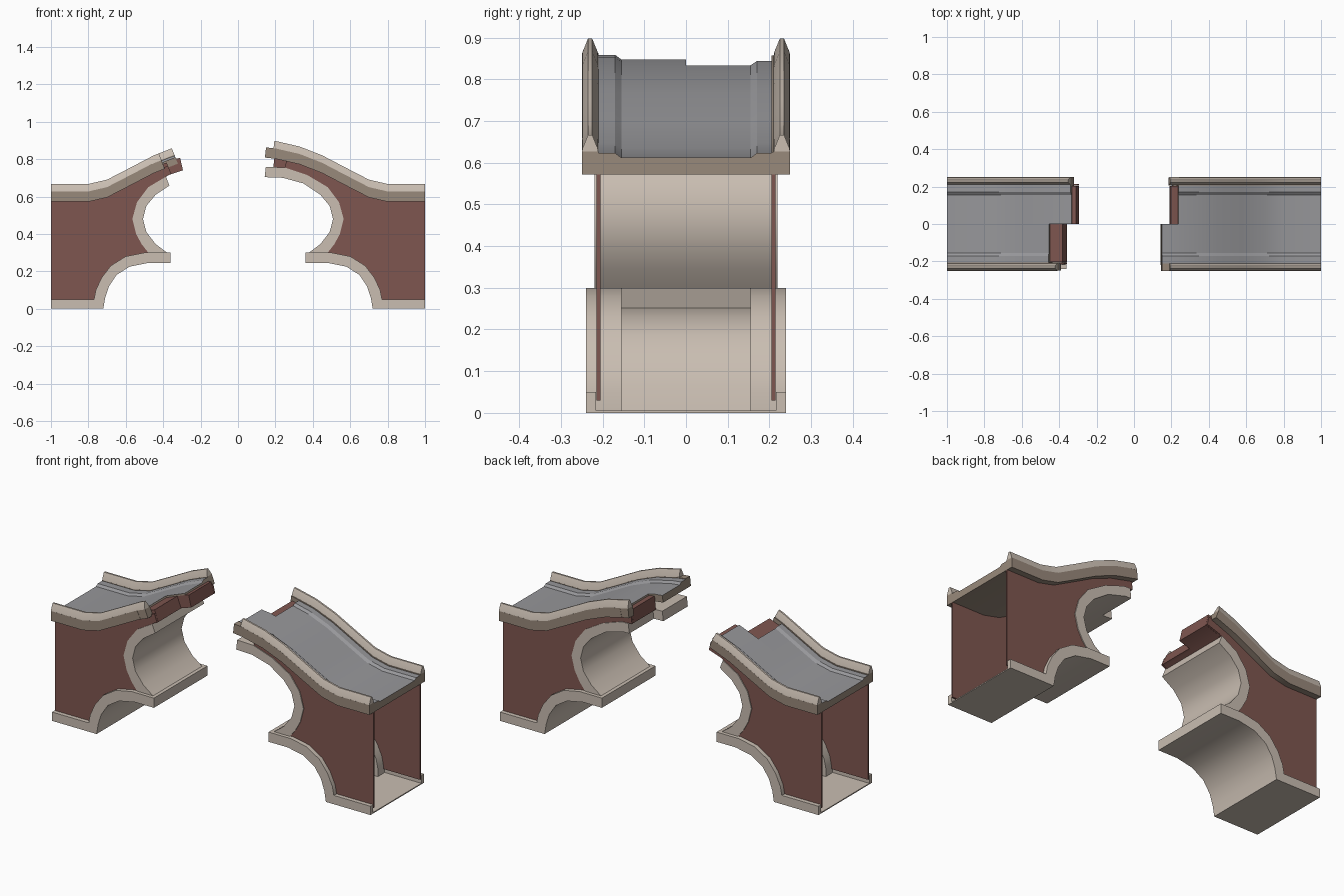
import bpy
import bmesh
from math import radians
from mathutils import Vector

cube = bpy.data.objects.get("Cube")
if cube:
    bpy.data.objects.remove(cube)


def material(name, srgb):
    mat = bpy.data.materials.new(name)
    mat.use_nodes = True
    color = [(c / 255) ** 2.2 for c in srgb] + [1]
    mat.diffuse_color = color
    node = mat.node_tree.nodes["Principled BSDF"]
    node.inputs["Base Color"].default_value = color
    node.inputs["Roughness"].default_value = 0.9
    return mat


BRICK = material("brick red", (126, 87, 81))
STONE = material("pale stone", (200, 188, 176))
LEDGE = material("dark stone", (151, 136, 122))
ROAD = material("road grey", (150, 150, 153))

# Profiles of one bridge half, drawn on the +x side
DECK = [(0.1, 0.868), (0.2, 0.857), (0.33, 0.827), (0.45, 0.78), (0.58, 0.712),
        (0.7, 0.65), (0.8, 0.627), (1, 0.627)]
ARCH_IN = [(0.1, 0.705), (0.24, 0.7), (0.35, 0.67), (0.44, 0.61), (0.49, 0.55),
           (0.508, 0.48), (0.49, 0.41), (0.44, 0.345), (0.38, 0.3)]
ARCH_OUT = [(0.1, 0.76), (0.25, 0.755), (0.37, 0.715), (0.48, 0.65), (0.54, 0.57),
            (0.565, 0.48), (0.545, 0.4), (0.515, 0.345), (0.48, 0.3)]
FOOT_IN = [(0.36, 0.245), (0.48, 0.245), (0.58, 0.225), (0.65, 0.18),
           (0.69, 0.12), (0.71, 0.06), (0.72, 0)]
FOOT_OUT = [(0.36, 0.3), (0.5, 0.3), (0.6, 0.28), (0.68, 0.23),
            (0.73, 0.165), (0.76, 0.1), (0.77, 0.05)]


def deck_at(x):
    """Height and slope of the deck line at x."""
    for (x0, z0), (x1, z1) in zip(DECK, DECK[1:]):
        if x <= x1:
            slope = (z1 - z0) / (x1 - x0)
            return z0 + slope * (x - x0), slope
    return DECK[-1][1], 0


def loft(name, rings, mat, side, cut=None, height=None, road=False):
    """Join matching rings into a solid, break it off at cut, flip to its side."""
    bm = bmesh.new()
    rows = [[bm.verts.new(p) for p in ring] for ring in rings]
    n = len(rows[0])
    for a, b in zip(rows, rows[1:]):
        for i in range(n):
            j = (i + 1) % n
            bm.faces.new((a[i], a[j], b[j], b[i]))
    bm.faces.new(rows[0])
    bm.faces.new(rows[-1])
    bmesh.ops.recalc_face_normals(bm, faces=bm.faces)
    if cut is not None:
        z, slope = deck_at(cut)
        if height is not None:
            z = height
        geom = bm.verts[:] + bm.edges[:] + bm.faces[:]
        res = bmesh.ops.bisect_plane(bm, geom=geom, plane_co=(cut, 0, z),
                                     plane_no=(1, 0, slope), clear_inner=True)
        edges = [e for e in res["geom_cut"] if isinstance(e, bmesh.types.BMEdge)]
        bmesh.ops.edgeloop_fill(bm, edges=edges)
    for v in bm.verts:
        v.co.x *= side
    bmesh.ops.recalc_face_normals(bm, faces=bm.faces)
    mesh = bpy.data.meshes.new(name)
    mesh.materials.append(mat)
    if road:
        mesh.materials.append(ROAD)
        for f in bm.faces:
            if f.normal.z > 0.5 and abs(f.calc_center_median().y) < 0.208:
                f.material_index = 1
    bm.to_mesh(mesh)
    bm.free()
    obj = bpy.data.objects.new(name, mesh)
    bpy.context.collection.objects.link(obj)
    bpy.ops.object.select_all(action='DESELECT')
    obj.select_set(True)
    bpy.context.view_layer.objects.active = obj
    bpy.ops.object.shade_smooth_by_angle(angle=radians(30))
    return obj


def slab(name, poly, y0, y1, mat, side, cut=None, height=None):
    """Extrude a side profile between two depths."""
    rings = [[Vector((x, y, z)) for x, z in poly] for y in (y0, y1)]
    return loft(name, rings, mat, side, cut, height)


def sweep(name, section, face, mat, side, cut, road=False):
    """Carry a (y, height) section along the deck line."""
    rings = [[Vector((x, y * face, z + dz)) for y, dz in section] for x, z in DECK]
    return loft(name, rings, mat, side, cut, road=road)


DECK_SECTION = [(0, -0.055), (0.25, -0.055), (0.25, 0), (0.21, 0), (0.21, -0.004),
                (0.17, -0.004), (0.155, -0.015), (0, -0.015)]
RAIL_SECTION = [(0.21, -0.002), (0.25, -0.002), (0.248, 0.008), (0.235, 0.04),
                (0.225, 0.04), (0.212, 0.008)]

# side, front or back, then where deck, rail, brick and arch break off
QUARTERS = [(-1, -1, 0.46, 0.41, 0.39, 0.375),
            (-1, 1, 0.34, 0.34, 0.315, 0.375),
            (1, -1, 0.15, 0.19, 0.27, 0.14),
            (1, 1, 0.24, 0.19, 0.2, 0.2)]

for side, face, deck_cut, rail_cut, brick_cut, arch_cut in QUARTERS:
    tag = ("left" if side > 0 else "right") + ("_front" if face < 0 else "_back")

    # Road deck with its ledge, and the tapered parapet
    sweep("deck_" + tag, DECK_SECTION, face, LEDGE, side, deck_cut, road=True)
    sweep("parapet_" + tag, RAIL_SECTION, face, STONE, side, rail_cut)

    # Ledge under the parapet where the road has fallen away
    if rail_cut < deck_cut:
        ledge = [(0.205, -0.055), (0.249, -0.055), (0.249, -0.001), (0.205, -0.001)]
        sweep("ledge_" + tag, ledge, face, LEDGE, side, rail_cut)

    # Brick side wall
    under = [(x, z - 0.045) for x, z in DECK]
    wall = under + [(1, 0.03), (0.765, 0.03)] + FOOT_OUT[:0:-1] + ARCH_OUT[::-1]
    slab("wall_" + tag, wall, 0.205 * face, 0.215 * face, BRICK, side, brick_cut)

    # Solid brick core showing at the break
    xs = (0.1, 0.2, 0.25, 0.33, 0.37, 0.45)
    top = [(x, deck_at(x)[0] - 0.025) for x in xs]
    core = top + [(0.45, 0.66)] + ARCH_OUT[2::-1]
    slab("core_" + tag, core, 0, 0.204 * face, BRICK, side, brick_cut)

    # Upper arch ring
    slab("arch_" + tag, ARCH_IN + ARCH_OUT[::-1], 0, 0.22 * face, STONE, side,
         arch_cut, 0.68)

    # Lower arch trim and base lip
    slab("foot_trim_" + tag, FOOT_IN + [(0.77, 0)] + FOOT_OUT[::-1],
         0.155 * face, 0.24 * face, STONE, side)
    slab("base_lip_" + tag, [(0.77, 0), (1, 0), (1, 0.05), (0.77, 0.05)],
         0.216 * face, 0.24 * face, STONE, side)

for side in (-1, 1):
    tag = "left" if side > 0 else "right"
    # Thin vault lining, floor and the spur between the two arches
    lining = [(a + (c - a) * 0.12, b + (d - b) * 0.12)
              for (a, b), (c, d) in zip(FOOT_IN, FOOT_OUT)]
    slab("vault_" + tag, FOOT_IN + lining[::-1], -0.156, 0.156, STONE, side)
    slab("floor_" + tag, [(0.72, 0), (1, 0), (1, 0.006), (0.72, 0.006)],
         -0.217, 0.217, STONE, side)
    slab("spur_" + tag, [(0.36, 0.245), (0.48, 0.245), (0.5, 0.3), (0.36, 0.3)],
         -0.156, 0.156, STONE, side)
